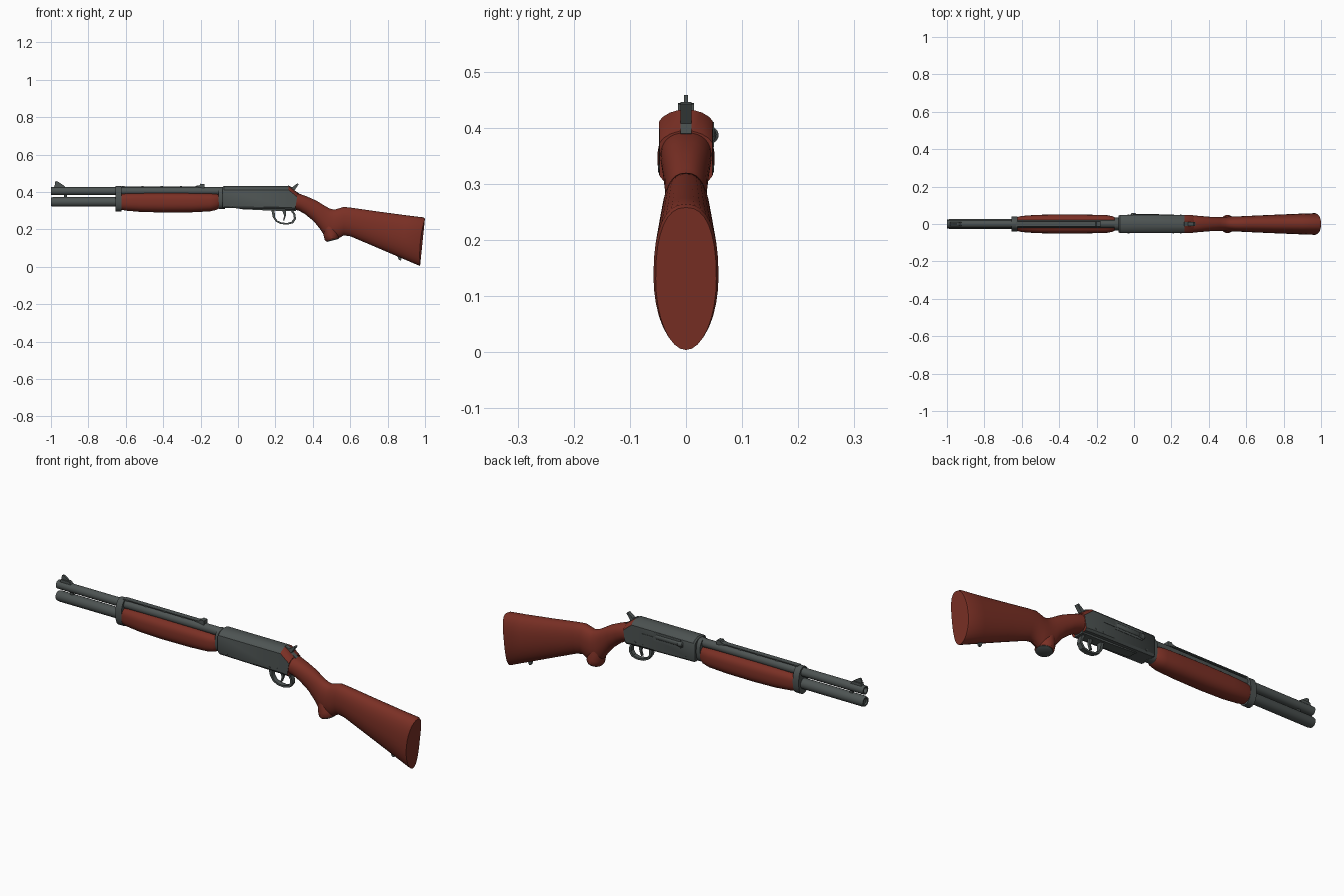
import bpy, bmesh, math
from mathutils import Vector


def material(name, rgb):
    m = bpy.data.materials.new(name)
    m.diffuse_color = (*rgb, 1)
    return m


STEEL = material("gunmetal grey", (0.075, 0.088, 0.086))
WOOD = material("red brown wood", (0.195, 0.029, 0.018))


def make(name, verts, faces, *mats):
    me = bpy.data.meshes.new(name)
    me.from_pydata([tuple(v) for v in verts], [], faces)
    bm = bmesh.new()
    bm.from_mesh(me)
    bmesh.ops.remove_doubles(bm, verts=bm.verts, dist=1e-5)
    bmesh.ops.recalc_face_normals(bm, faces=bm.faces)
    bm.to_mesh(me)
    bm.free()
    for m in mats:
        me.materials.append(m)
    ob = bpy.data.objects.new(name, me)
    bpy.context.collection.objects.link(ob)
    return ob


def skin(name, rings, *mats):
    """Closed skin over rings with equal point counts."""
    n = len(rings[0])
    verts = [p for r in rings for p in r]
    faces = [(i * n + j, i * n + (j + 1) % n, (i + 1) * n + (j + 1) % n, (i + 1) * n + j)
             for i in range(len(rings) - 1) for j in range(n)]
    faces += [tuple(range(n)), tuple(range(len(verts) - n, len(verts)))]
    return make(name, verts, faces, *mats)


def oval(xt, zt, xb, zb, w, nt=2.0, nb=2.0, dish=0.0, n=32):
    """Rounded ring in a plane through a top and a bottom point."""
    ring = []
    for k in range(n):
        a = 2 * math.pi * k / n
        c, s = math.cos(a), math.sin(a)
        e = 2 / (nt if c > 0 else nb)
        v = math.copysign(abs(c) ** e, c)
        y = w * math.copysign(abs(s) ** e, s)
        t = (1 - v) / 2
        ring.append((xt + (xb - xt) * t - dish * (1 - v * v), y, zt + (zb - zt) * t))
    return ring


def prism(name, pts, y0, y1, mat):
    """Outline in x, z extruded between two y values."""
    return skin(name, [[(x, y, z) for x, z in pts] for y in (y0, y1)], mat)


def box(name, x0, x1, y0, y1, z0, z1, mat):
    return prism(name, [(x0, z0), (x1, z0), (x1, z1), (x0, z1)], y0, y1, mat)


def turned(name, prof, z, mat, y=0.0, n=24):
    """Profile of x, radius pairs turned around a line along x."""
    rings = [[(x, y + r * math.cos(2 * math.pi * k / n), z + r * math.sin(2 * math.pi * k / n))
              for k in range(n)] for x, r in prof]
    return skin(name, rings, mat)


# Barrel and magazine tube
turned("barrel", [(-0.06, 0.021), (-1, 0.021), (-1, 0.014), (-0.95, 0.014)], 0.404, STEEL)
turned("magazine_tube", [(-0.06, 0.025), (-0.985, 0.026), (-1, 0.023), (-1, 0.016), (-0.992, 0.015)],
       0.347, STEEL)
box("tube_stud", -0.93, -0.915, -0.006, 0.006, 0.365, 0.39, STEEL)

# Front sight, rib and rear sight
prism("front_sight_base", [(-0.985, 0.42), (-0.92, 0.42), (-0.935, 0.436), (-0.98, 0.436)],
      -0.01, 0.01, STEEL)
prism("front_sight_blade", [(-0.98, 0.43), (-0.925, 0.43), (-0.955, 0.45), (-0.968, 0.458), (-0.978, 0.455)],
      -0.004, 0.004, STEEL)
box("rib_strip", -0.63, -0.19, -0.013, 0.013, 0.428, 0.433, STEEL)
for i in range(5):
    x = -0.62 + i * 0.103
    box("rib_post", x, x + 0.012, -0.008, 0.008, 0.415, 0.43, STEEL)
prism("rear_sight", [(-0.24, 0.43), (-0.18, 0.42), (-0.18, 0.442), (-0.2, 0.444), (-0.205, 0.436)],
      -0.014, 0.014, STEEL)

# Barrel band and collar at the receiver
skin("barrel_band", [oval(x, 0.432, x, 0.296, 0.04, 2.2, 2.4) for x in (-0.655, -0.622)], STEEL)
skin("receiver_collar", [oval(x, 0.425, x, 0.31, 0.036, 2.5, 2.5) for x in (-0.103, -0.07)], STEEL)

# Wooden fore-end
fore = [(-0.63, 0.388, 0.306, 0.036), (-0.6, 0.392, 0.3, 0.043), (-0.52, 0.394, 0.293, 0.049),
        (-0.4, 0.395, 0.29, 0.051), (-0.25, 0.394, 0.291, 0.05), (-0.15, 0.392, 0.296, 0.048),
        (-0.115, 0.389, 0.304, 0.042), (-0.1, 0.385, 0.315, 0.033)]
skin("fore_end", [oval(x, t, x, b, w, 2.8, 2.3) for x, t, b, w in fore], WOOD)


# Receiver: domed top, sloping rear top turned to wood colour
def receiver_ring(x, zt, zb, dx=0.0, w=0.048):
    half = [(w - 0.008, zb), (w, zb + 0.01), (w, zt - 0.021), (w - 0.006, zt - 0.013),
            (w * 0.6, zt - 0.005), (w * 0.25, zt)]
    pts = half + [(-y, z) for y, z in reversed(half)]
    return [(x + dx * (z - zb) / (zt - zb), y, z) for y, z in pts]


rec = skin("receiver", [receiver_ring(-0.082, 0.426, 0.318, w=0.044), receiver_ring(-0.075, 0.432, 0.314),
                        receiver_ring(0.27, 0.432, 0.307), receiver_ring(0.305, 0.394, 0.304, 0.015, 0.047)],
           STEEL, WOOD)
for p in rec.data.polygons:
    if p.normal.x > 0.3:
        p.material_index = 1

# Side port with bolt and handle
box("port_plate", -0.01, 0.21, 0.045, 0.05, 0.376, 0.384, STEEL)
box("port_frame", -0.005, 0.145, 0.045, 0.0495, 0.366, 0.41, STEEL)
turned("bolt", [(0.0, 0.012), (0.006, 0.016), (0.13, 0.016), (0.14, 0.01)], 0.388, STEEL, y=0.038)
turned("bolt_handle", [(-0.018, 0.01), (-0.014, 0.015), (0.008, 0.015), (0.012, 0.01)], 0.387, STEEL, y=0.043)

# Receiver pins and underside plate
for x, z in ((-0.03, 0.328), (0.21, 0.325), (0.25, 0.33)):
    skin("receiver_pin", [[(x + 0.005 * math.cos(k * math.pi / 5), y, z + 0.005 * math.sin(k * math.pi / 5))
                           for k in range(10)] for y in (-0.05, 0.05)], STEEL)
prism("underside_plate", [(0.0, 0.318), (0.01, 0.308), (0.17, 0.3), (0.31, 0.297), (0.31, 0.318)],
      -0.024, 0.024, STEEL)

# Hammer
prism("hammer", [(0.25, 0.42), (0.27, 0.385), (0.31, 0.38), (0.33, 0.39), (0.302, 0.408), (0.325, 0.442),
                 (0.318, 0.446), (0.29, 0.425), (0.27, 0.435)], -0.01, 0.01, STEEL)

# Trigger guard as a ribbon loop, and trigger
outer = [(0.178, 0.305), (0.186, 0.265), (0.203, 0.24), (0.23, 0.228), (0.265, 0.225),
         (0.295, 0.233), (0.31, 0.255), (0.307, 0.28), (0.293, 0.304)]
mid = Vector((0.247, 0.275))
inner = [tuple(mid + (Vector(p) - mid) * 0.82) for p in outer[1:-1]]
inner = [(0.196, 0.305)] + inner + [(0.278, 0.304)]
count = len(outer)
loops = [[(a[0], y, a[1]) for a, y in ((o, -0.012), (o, 0.012), (i, 0.012), (i, -0.012))]
         for o, i in zip(outer, inner)]
skin("trigger_guard", loops, STEEL)
prism("trigger", [(0.235, 0.305), (0.255, 0.305), (0.257, 0.275), (0.247, 0.247), (0.24, 0.247),
                  (0.247, 0.272)], -0.006, 0.006, STEEL)

# Stock: top point, bottom point, half width
stock = [(0.305, 0.394, 0.3, 0.306, 0.046), (0.335, 0.388, 0.325, 0.3, 0.045), (0.37, 0.375, 0.36, 0.28, 0.042),
         (0.42, 0.353, 0.405, 0.243, 0.038), (0.46, 0.328, 0.44, 0.2, 0.037), (0.49, 0.311, 0.47, 0.155, 0.038),
         (0.515, 0.305, 0.5, 0.142, 0.04), (0.54, 0.312, 0.535, 0.15, 0.041), (0.565, 0.32, 0.565, 0.168, 0.041),
         (0.61, 0.315, 0.6, 0.163, 0.043), (0.75, 0.295, 0.73, 0.108, 0.049), (0.9, 0.275, 0.87, 0.048, 0.055),
         (0.99, 0.264, 0.966, 0.007, 0.058)]
rings = [oval(a, b, c, d, w, 2.3, 2.0) for a, b, c, d, w in stock[:-1]]
rings.append(oval(*stock[-1], 2.4, 2.0, 0.01))
rings.append(oval(1.0, 0.258, 0.974, 0.004, 0.054, 2.4, 2.0, 0.012))
skin("stock", rings, WOOD)

# Flared pistol grip knob with a steel cap
axis = Vector((0.25, 0, -1)).normalized()
side = Vector((1, 0, 0.25)).normalized()


def grip_ring(d, rx, ry, n=24):
    c = Vector((0.478, 0, 0.25)) + axis * d
    return [c + side * rx * math.cos(2 * math.pi * k / n) + Vector((0, ry * math.sin(2 * math.pi * k / n), 0))
            for k in range(n)]


skin("grip_knob", [grip_ring(0, 0.025, 0.03), grip_ring(0.05, 0.036, 0.041),
                   grip_ring(0.08, 0.04, 0.048), grip_ring(0.1, 0.04, 0.048), grip_ring(0.107, 0.036, 0.043)], WOOD)
skin("grip_cap", [grip_ring(0.1, 0.035, 0.042), grip_ring(0.11, 0.035, 0.042),
                  grip_ring(0.113, 0.03, 0.037)], STEEL)

# Sling stud under the stock
prism("sling_stud", [(0.85, 0.065), (0.88, 0.055), (0.87, 0.034), (0.86, 0.036)], -0.005, 0.005, STEEL)

for ob in bpy.context.collection.objects:
    ob.select_set(True)
    bpy.context.view_layer.objects.active = ob
bpy.ops.object.shade_smooth_by_angle(angle=math.radians(35))
